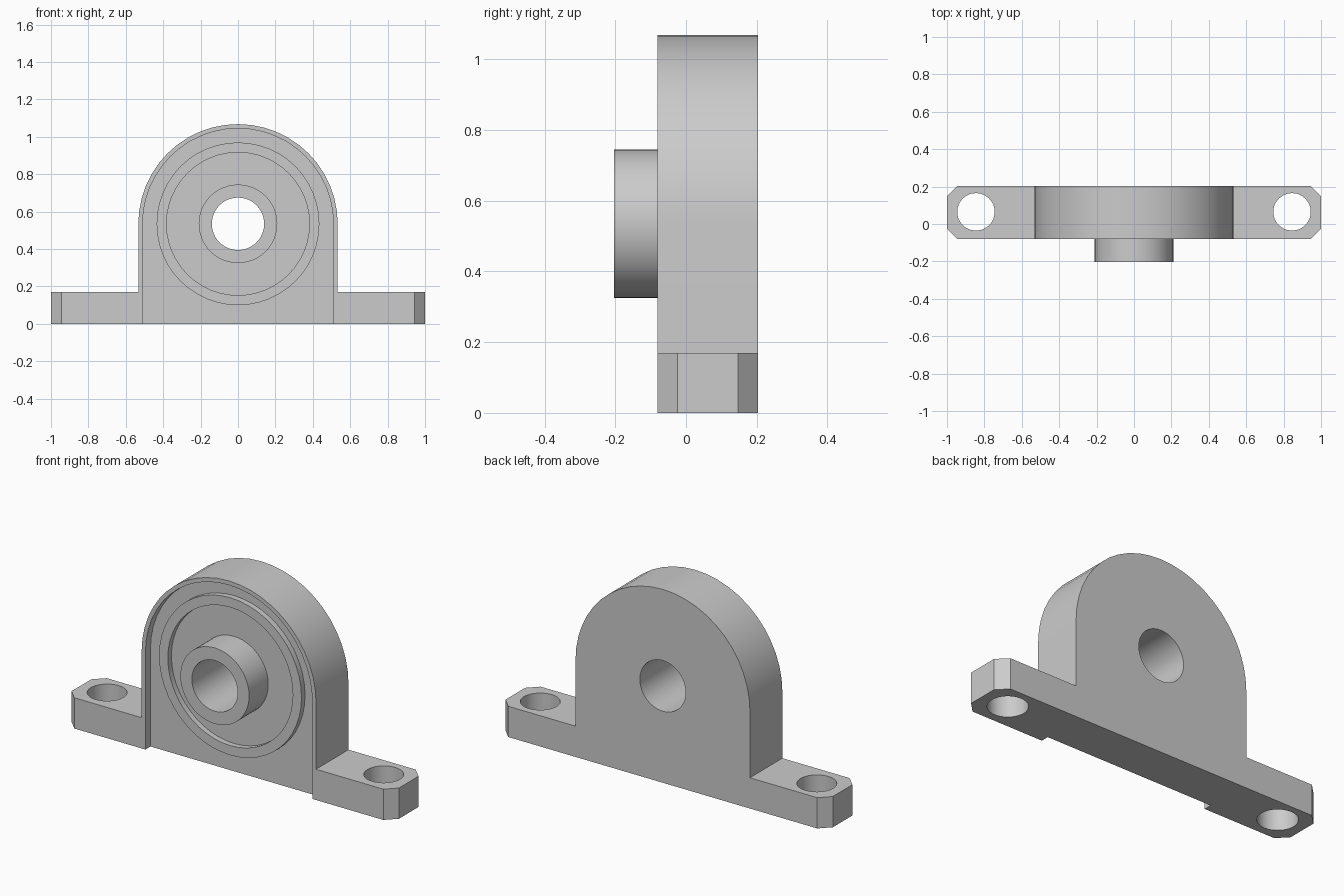
import bpy, bmesh
from math import sin, cos, pi, radians

if "Cube" in bpy.data.objects:
    bpy.data.objects.remove(bpy.data.objects["Cube"])

CZ = 0.535            # height of the shaft axis
FRONT, BACK, FLOOR = -0.08, 0.203, -0.036
SEG = 48


def make_object(name, bm):
    bmesh.ops.recalc_face_normals(bm, faces=bm.faces)
    mesh = bpy.data.meshes.new(name)
    bm.to_mesh(mesh)
    bm.free()
    obj = bpy.data.objects.new(name, mesh)
    bpy.context.collection.objects.link(obj)
    return obj


def arch(r, n=24):
    return [(r * cos(pi * i / n), CZ + r * sin(pi * i / n)) for i in range(n + 1)]


def extrude_y(points, y0, y1):
    bm = bmesh.new()
    face = bm.faces.new([bm.verts.new((x, y0, z)) for x, z in points])
    new = bmesh.ops.extrude_face_region(bm, geom=[face])["geom"]
    bmesh.ops.translate(bm, vec=(0, y1 - y0, 0),
                        verts=[v for v in new if isinstance(v, bmesh.types.BMVert)])
    return bm


def lathe(name, profile):
    # Open (radius, y) profile turned around the shaft axis
    bm = bmesh.new()
    rings = [[bm.verts.new((r * cos(2 * pi * i / SEG), y, CZ + r * sin(2 * pi * i / SEG)))
              for i in range(SEG)] for r, y in profile]
    for a, b in zip(rings, rings[1:]):
        for i in range(SEG):
            j = (i + 1) % SEG
            bm.faces.new((a[i], a[j], b[j], b[i]))
    obj = make_object(name, bm)
    # Make the front-facing land point forward
    land = min(obj.data.polygons, key=lambda p: p.center.y)
    if land.normal.y > 0:
        obj.data.flip_normals()
    return obj


def cylinder_cutter(name, loc, r, depth, rot_x=0):
    bpy.ops.mesh.primitive_cylinder_add(vertices=SEG, radius=r, depth=depth,
                                        location=loc, rotation=(rot_x, 0, 0))
    obj = bpy.context.object
    obj.name = name
    return obj


def cut(target, cutter):
    mod = target.modifiers.new("cut", "BOOLEAN")
    mod.operation, mod.solver, mod.object = "DIFFERENCE", "EXACT", cutter
    cutter.hide_render = True
    bpy.context.view_layer.objects.active = target
    bpy.ops.object.modifier_apply(modifier=mod.name)
    bpy.data.objects.remove(cutter)


# Housing: arch and mounting feet in one silhouette, foot corners chamfered
outline = [(-1, 0), (1, 0), (1, 0.17), (0.533, 0.17)] + arch(0.533) + [(-0.533, 0.17), (-1, 0.17)]
bm = extrude_y(outline, FRONT, BACK)
corners = [e for e in bm.edges if all(abs(v.co.x) > 0.99 for v in e.verts)
           and abs(e.verts[0].co.z - e.verts[1].co.z) > 0.1]
bmesh.ops.bevel(bm, geom=corners, offset=0.056, segments=1, affect="EDGES")
housing = make_object("housing", bm)

# Front recess, open at the bottom
cut(housing, make_object("recess_cutter", extrude_y(
    [(-0.51, -0.1), (0.51, -0.1)] + arch(0.51), -0.3, FLOOR)))

# Shaft bore and bolt holes
cut(housing, cylinder_cutter("bore_cutter", (0, 0, CZ), 0.14, 1, pi / 2))
for side in (-1, 1):
    cut(housing, cylinder_cutter("bolt_cutter", (side * 0.845, 0.065, 0.08), 0.1, 0.5))

# Raised ring and protruding shaft collar on the recess floor
ring = lathe("seal_ring", [(0.435, FLOOR), (0.435, -0.067), (0.382, -0.067), (0.382, FLOOR)])
collar = lathe("shaft_collar", [(0.21, FLOOR), (0.21, -0.203), (0.14, -0.203), (0.14, FLOOR)])

for obj in (housing, ring, collar):
    bpy.ops.object.select_all(action="DESELECT")
    obj.select_set(True)
    bpy.context.view_layer.objects.active = obj
    bpy.ops.object.shade_smooth_by_angle(angle=radians(30))
